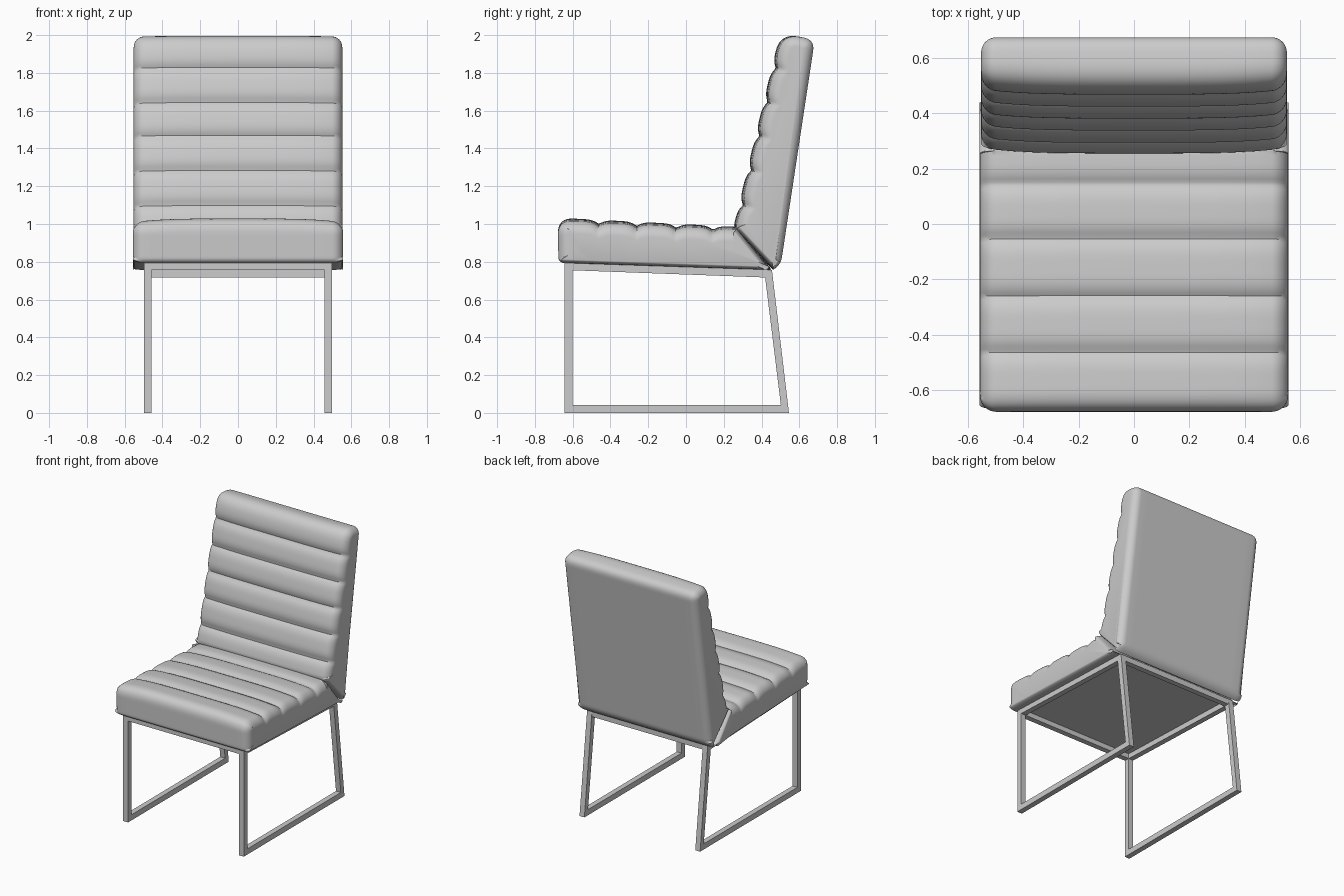
import bpy, bmesh, math
from mathutils import Vector

if "Cube" in bpy.data.objects:
    bpy.data.objects.remove(bpy.data.objects["Cube"])


def make_material(name, rgb):
    mat = bpy.data.materials.new(name)
    mat.use_nodes = True
    mat.diffuse_color = (*rgb, 1)
    mat.node_tree.nodes["Principled BSDF"].inputs["Base Color"].default_value = (*rgb, 1)
    return mat


GREY = make_material("light grey", (0.6, 0.6, 0.6))


def finish(bm, name, smooth_angle=None):
    bmesh.ops.recalc_face_normals(bm, faces=bm.faces)
    mesh = bpy.data.meshes.new(name)
    bm.to_mesh(mesh)
    bm.free()
    mesh.materials.append(GREY)
    obj = bpy.data.objects.new(name, mesh)
    bpy.context.collection.objects.link(obj)
    if smooth_angle:
        bpy.ops.object.select_all(action='DESELECT')
        obj.select_set(True)
        bpy.context.view_layer.objects.active = obj
        bpy.ops.object.shade_smooth_by_angle(angle=math.radians(smooth_angle))
    return obj


def rounded_outline(corners, step=0.012):
    """Counter-clockwise (y, z, radius) corners -> evenly spaced closed outline."""
    pts = []
    for i, (y, z, r) in enumerate(corners):
        c = Vector((y, z))
        a = Vector(corners[i - 1][:2])
        b = Vector(corners[(i + 1) % len(corners)][:2])
        start, end = c + (a - c).normalized() * r, c + (b - c).normalized() * r
        for k in range(9):
            t = k / 8
            pts.append(start * (1 - t) ** 2 + c * 2 * t * (1 - t) + end * t * t)
    out = []
    for p, q in zip(pts, pts[1:] + pts[:1]):
        n = max(1, round((q - p).length / step))
        out += [p.lerp(q, k / n) for k in range(n)]
    clean = [out[0]]
    for p in out[1:]:
        if (p - clean[-1]).length > step * 0.5:
            clean.append(p)
    return clean


def cushion(name, corners, half_width, radius, axis, grooves, face_dir, softness):
    """Sweep an outline across x, rounding the sides and stitching channels."""
    outline = rounded_outline(corners)
    n = len(outline)
    normals = []
    for i in range(n):
        t = (outline[(i + 1) % n] - outline[i - 1]).normalized()
        normals.append(Vector((t.y, -t.x)))
    # Cross stations: tight around the rounded sides, wide in the middle
    inner = half_width - radius
    arc = [(inner + radius * math.sin(a), radius * (1 - math.cos(a)))
           for a in [math.pi / 2 * k / 8 for k in range(9)]]
    flat = [(inner * k / 8, 0) for k in range(8)]
    right = flat + arc
    stations = [(-x, d) for x, d in reversed(right[1:])] + right

    bm = bmesh.new()
    rings = []
    for x, inset in stations:
        ring = []
        for p, nrm in zip(outline, normals):
            facing = max(0, nrm.dot(face_dir))
            depth = inset * softness(nrm) + 0.02 * facing * (x / half_width) ** 4
            near = min(abs(p[axis] - g) for g in grooves)
            if facing > 0.75:
                depth += 0.022 * max(0, 1 - near / 0.09) ** 3
            q = p - nrm * depth
            ring.append(bm.verts.new((x, q.x, q.y)))
        rings.append(ring)
    for a, b in zip(rings, rings[1:]):
        for i in range(n):
            j = (i + 1) % n
            bm.faces.new((a[i], a[j], b[j], b[i]))
    for ring in (rings[0], rings[-1]):
        bm.faces.new(ring)
    return finish(bm, name, 40)


# Seat cushion
cushion("seat_cushion",
        [(-0.675, 0.795, 0.03), (0.455, 0.757, 0.005), (0.27, 0.985, 0.01), (-0.68, 1.033, 0.085)],
        0.557, 0.06, 0, [-0.46, -0.26, -0.05, 0.145], Vector((0, 1)),
        lambda nrm: 0.3 if nrm.y < -0.5 or nrm.x > 0.3 else 1)

# Backrest cushion
cushion("backrest_cushion",
        [(0.46, 0.757, 0.005), (0.502, 0.785, 0.04), (0.682, 1.975, 0.06),
         (0.498, 2.012, 0.1), (0.25, 0.98, 0.03)],
        0.552, 0.055, 1, [1.105, 1.29, 1.47, 1.65, 1.83], Vector((-0.97, 0.23)),
        lambda nrm: 0.3 if nrm.y < -0.35 else 1)


# Side frames: closed loops of square tube
def side_frame(name, x0, x1):
    outer = [(-0.643, 0), (0.545, 0), (0.455, 0.757), (-0.643, 0.797)]
    hole = [(-0.602, 0.042), (0.502, 0.042), (0.419, 0.717), (-0.602, 0.755)]
    bm = bmesh.new()
    loops = [[bm.verts.new((x, y, z)) for y, z in ring]
             for x, ring in ((x0, outer), (x1, outer), (x1, hole), (x0, hole))]
    for a, b in zip(loops, loops[1:] + loops[:1]):
        for i in range(4):
            j = (i + 1) % 4
            bm.faces.new((a[i], a[j], b[j], b[i]))
    finish(bm, name)


side_frame("left_side_frame", 0.458, 0.498)
side_frame("right_side_frame", -0.498, -0.458)


# Cross bars joining the side frames under the seat
def cross_bar(name, y, z):
    bm = bmesh.new()
    bmesh.ops.create_cube(bm, size=1)
    bmesh.ops.scale(bm, vec=(0.916, 0.04, 0.04), verts=bm.verts)
    bmesh.ops.translate(bm, vec=(0, y, z), verts=bm.verts)
    finish(bm, name)


cross_bar("front_cross_bar", -0.622, 0.776)
cross_bar("rear_cross_bar", 0.434, 0.737)
